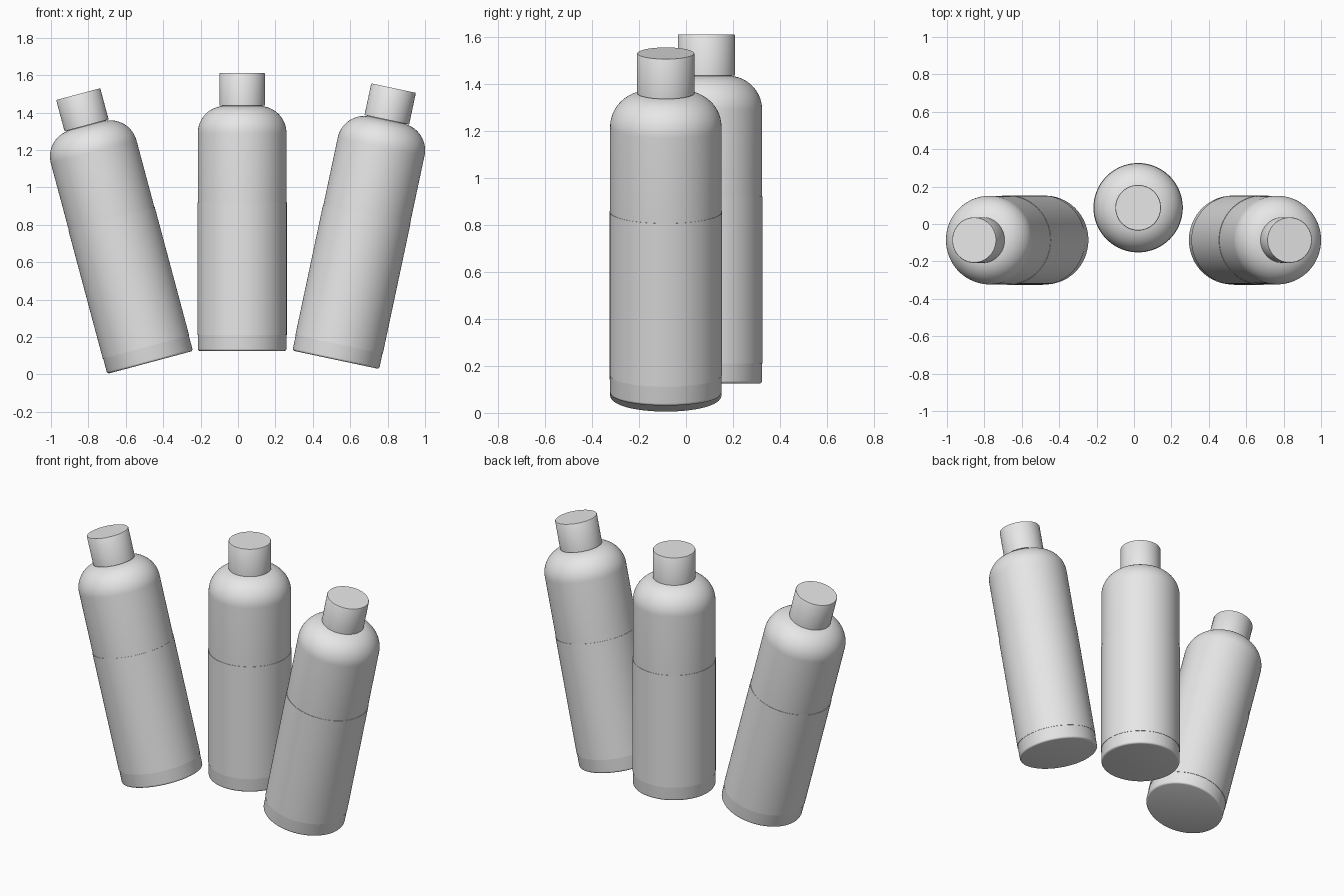
import bpy, bmesh, math
from mathutils import Matrix, Vector

if "Cube" in bpy.data.objects:
    bpy.data.objects.remove(bpy.data.objects["Cube"])

SEGMENTS = 96

grey = bpy.data.materials.new("light grey")
grey.diffuse_color = (0.8, 0.8, 0.8, 1)
grey.use_nodes = True
grey.node_tree.nodes["Principled BSDF"].inputs["Base Color"].default_value = grey.diffuse_color


def lathe(name, profile, placement):
    """Spin an (r, z) profile around the bottle axis."""
    bm = bmesh.new()
    verts = [bm.verts.new((r, 0, z)) for r, z in profile]
    edges = [bm.edges.new(pair) for pair in zip(verts, verts[1:])]
    bmesh.ops.spin(bm, geom=verts + edges, cent=(0, 0, 0), axis=(0, 0, 1),
                   angle=math.tau, steps=SEGMENTS)
    bmesh.ops.remove_doubles(bm, verts=bm.verts, dist=1e-5)
    bmesh.ops.recalc_face_normals(bm, faces=bm.faces)
    mesh = bpy.data.meshes.new(name)
    bm.to_mesh(mesh)
    bm.free()
    mesh.materials.append(grey)
    obj = bpy.data.objects.new(name, mesh)
    bpy.context.collection.objects.link(obj)
    obj.matrix_world = placement
    bpy.ops.object.select_all(action='DESELECT')
    obj.select_set(True)
    bpy.context.view_layer.objects.active = obj
    bpy.ops.object.shade_smooth_by_angle(angle=math.radians(35))
    return obj


def arc(cx, cz, rx, rz, start, end, steps):
    """Points on an ellipse arc, angles in degrees."""
    angles = [math.radians(start + (end - start) * i / steps) for i in range(steps + 1)]
    return [(cx + rx * math.cos(a), cz + rz * math.sin(a)) for a in angles]


R = 0.237
# body: rounded foot, straight wall, domed shoulder, short neck
body = [(0, 0)] + arc(R - 0.012, 0.012, 0.012, 0.012, -90, 0, 4)
body += arc(R - 0.145, 1.165, 0.145, 0.145, 0, 75, 16)
body += [(0.108, 1.310), (0.108, 1.33), (0, 1.33)]
# label: thin sleeve around the lower body
label = [(R - 0.001, 0.085), (R + 0.002, 0.085), (R + 0.002, 0.795), (R - 0.001, 0.795)]
# cap: plain cylinder with a tiny softened rim
cap = [(0, 1.312), (0.122, 1.312), (0.122, 1.482), (0.12, 1.485), (0, 1.485)]

# bottle placement: name, base centre, tilt about y in degrees
bottles = [("left", (-0.47, -0.086, 0.064), -15),
           ("middle", (0.022, 0.087, 0.125), 0),
           ("right", (0.523, -0.086, 0.078), 12)]

for side, base, tilt in bottles:
    place = Matrix.Translation(Vector(base)) @ Matrix.Rotation(math.radians(tilt), 4, 'Y')
    lathe(side + "_bottle_body", body, place)
    lathe(side + "_bottle_label", label, place)
    lathe(side + "_bottle_cap", cap, place)
